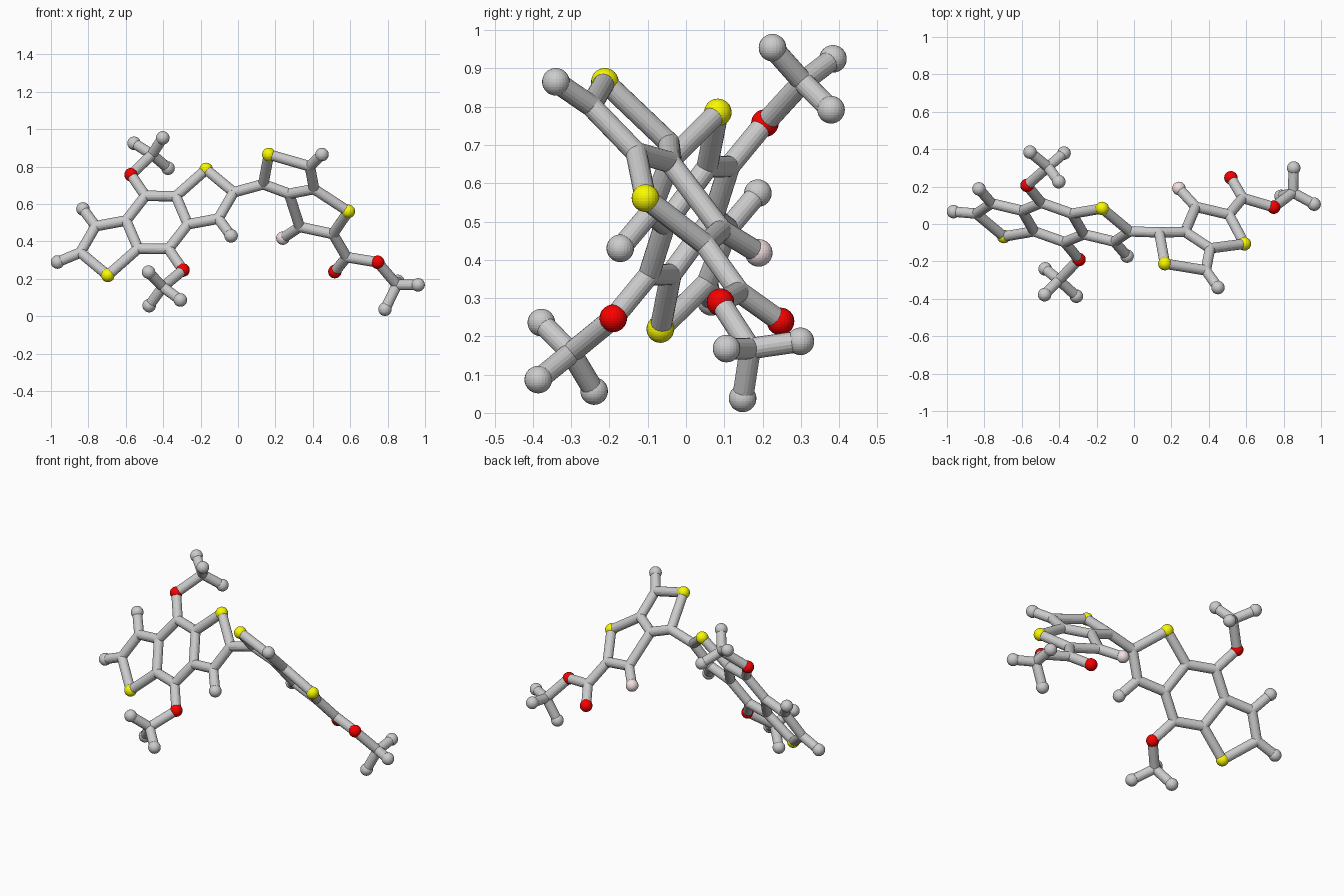
import bpy, bmesh
from mathutils import Vector, Matrix

if "Cube" in bpy.data.objects:
    bpy.data.objects.remove(bpy.data.objects["Cube"])

BALL, ROD = 0.036, 0.028
CENTRE = Vector((-0.433, 0.008, 0.502))
atoms = {}

# Left fused rings: flat, point-symmetric; given as x, z offsets from the centre
half = {
    "Ctop": (-0.062, 0.142), "Cs": (0.101, 0.140), "Cj": (0.165, -0.010),
    "S": (0.263, 0.283), "Ca": (0.410, 0.161), "Cb": (0.328, 0.020),
    "Hb": (0.396, -0.072), "O": (-0.139, 0.255),
}
for name, (x, z) in half.items():
    d = Vector((x, -0.347 * x + 0.588 * z, z))
    atoms[name + "1"] = CENTRE + d
    atoms[name + "2"] = CENTRE - d

# Outer end hydrogen and the two methyl groups
atoms.update({k: Vector(v) for k, v in {
    "Hend": (-0.965, 0.066, 0.290),
    "Cm1": (-0.460, 0.305, 0.865), "Hm1a": (-0.402, 0.226, 0.954),
    "Hm1b": (-0.556, 0.384, 0.925), "Hm1c": (-0.374, 0.379, 0.792),
    "Cm2": (-0.402, -0.300, 0.157), "Hm2a": (-0.475, -0.240, 0.057),
    "Hm2b": (-0.308, -0.386, 0.087), "Hm2c": (-0.478, -0.378, 0.236),
}.items()})

# Right fused rings
atoms.update({k: Vector(v) for k, v in {
    "Clink": (0.135, -0.045, 0.706), "S3": (0.165, -0.212, 0.865),
    "Ch": (0.384, -0.248, 0.802), "Hh": (0.449, -0.340, 0.865),
    "Cq": (0.407, -0.130, 0.680), "Cp": (0.273, -0.042, 0.655),
    "S4": (0.590, -0.106, 0.561), "Ce": (0.508, 0.050, 0.440),
    "Cf": (0.330, 0.092, 0.478), "F": (0.240, 0.190, 0.418),
}.items()})

# Ester tail
atoms.update({k: Vector(v) for k, v in {
    "Cc": (0.581, 0.139, 0.316), "Oc": (0.518, 0.247, 0.239),
    "Oe": (0.747, 0.090, 0.289), "Cm3": (0.850, 0.168, 0.168),
    "Hm3a": (0.963, 0.106, 0.168), "Hm3b": (0.786, 0.148, 0.038),
    "Hm3c": (0.854, 0.299, 0.187),
}.items()})

chains = {
    "left_ring_rods": ["Ctop1 Cs1 Cj1 Ctop2 Cs2 Cj2 Ctop1", "Cs1 S1 Ca1 Cb1 Cj1",
                       "Cs2 S2 Ca2 Cb2 Cj2", "Cb1 Hb1", "Cb2 Hb2", "Ca2 Hend"],
    "methoxy_rods": [c.replace("#", i) for i in "12" for c in
                     ("Ctop# O# Cm# Hm#a", "Cm# Hm#b", "Cm# Hm#c")],
    "link_rod": ["Ca1 Clink"],
    "right_ring_rods": ["Clink S3 Ch Cq Cp Clink", "Cq S4 Ce Cf Cp", "Ch Hh", "Cf F"],
    "ester_rods": ["Ce Cc Oe Cm3 Hm3a", "Cc Oc", "Cm3 Hm3b", "Cm3 Hm3c"],
}


def finish(bm, name, colour=None):
    mesh = bpy.data.meshes.new(name)
    bm.to_mesh(mesh)
    bm.free()
    obj = bpy.data.objects.new(name, mesh)
    bpy.context.collection.objects.link(obj)
    if colour:
        mat = bpy.data.materials.new(name + "_colour")
        mat.diffuse_color = (*colour, 1)
        mat.use_nodes = True
        mat.node_tree.nodes["Principled BSDF"].inputs["Base Color"].default_value = mat.diffuse_color
        mesh.materials.append(mat)


def add_rod(bm, a, b):
    d = b - a
    rot = d.to_track_quat("Z", "Y").to_matrix().to_4x4()
    bmesh.ops.create_cone(bm, cap_ends=True, segments=18, radius1=ROD, radius2=ROD,
                          depth=d.length, matrix=Matrix.Translation((a + b) / 2) @ rot)


# Rods between the atoms
for name, paths in chains.items():
    bm = bmesh.new()
    for path in paths:
        keys = path.split()
        for a, b in zip(keys, keys[1:]):
            add_rod(bm, atoms[a], atoms[b])
    finish(bm, name)

# Balls: carbons only round off the rod joints
kinds = {
    "C": ("carbon_joints", ROD, None),
    "H": ("end_balls", BALL, None),
    "S": ("yellow_balls", BALL, (0.95, 0.95, 0.0)),
    "O": ("red_balls", BALL, (0.95, 0.0, 0.0)),
    "F": ("pink_ball", BALL, (0.9, 0.75, 0.75)),
}
for letter, (name, radius, colour) in kinds.items():
    bm = bmesh.new()
    for key, p in atoms.items():
        if key[0] == letter:
            bmesh.ops.create_uvsphere(bm, u_segments=24, v_segments=16, radius=radius,
                                      matrix=Matrix.Translation(p))
    finish(bm, name, colour)
